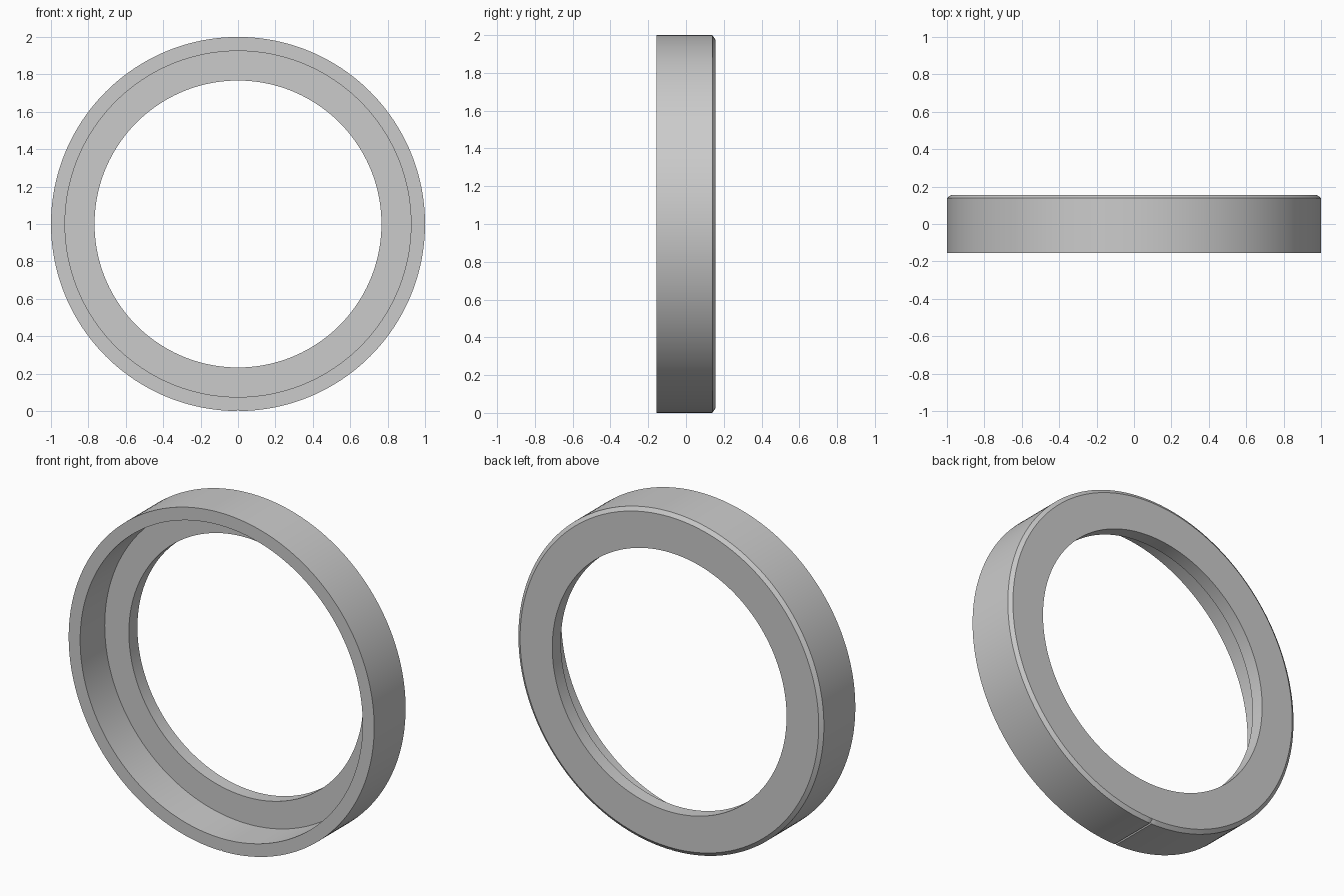
import bpy, bmesh
from math import sin, cos, pi

cube = bpy.data.objects.get("Cube")
if cube:
    bpy.data.objects.remove(cube)

# Dimensions
R_OUT, R_SEAT, R_BORE = 1.0, 0.925, 0.767
Y_FRONT, Y_SEAT, Y_BACK = -0.155, 0.075, 0.155
CHAMFER = 0.016
SEGMENTS = 192
NOTCH_HALF, NOTCH_DEPTH = 0.006, 0.008

# Plain grey material
grey = bpy.data.materials.new("grey")
grey.use_nodes = True
colour = (0.6, 0.6, 0.6, 1)
grey.diffuse_color = colour
grey.node_tree.nodes["Principled BSDF"].inputs["Base Color"].default_value = colour

# Stepped cross-section: (radius, y, lies on the outer wall)
profile = [
    (R_OUT, Y_FRONT, True),
    (R_OUT, Y_BACK - CHAMFER, True),
    (R_OUT - CHAMFER * 1.4, Y_BACK, False),
    (R_BORE, Y_BACK, False),
    (R_BORE, Y_SEAT, False),
    (R_SEAT, Y_SEAT, False),
    (R_SEAT, Y_FRONT, False),
]

# Angles from the bottom, with a narrow pair around the notch
angles = [2 * pi * i / SEGMENTS for i in range(SEGMENTS)]
angles = [-NOTCH_HALF, 0, NOTCH_HALF] + angles[1:]

# Sweep the section round the axis, pulling in the wall at the notch
bm = bmesh.new()
rings = []
for a in angles:
    ring = []
    for r, y, outer in profile:
        if outer and a == 0:
            r -= NOTCH_DEPTH
        ring.append(bm.verts.new((r * sin(a), y, 1 - r * cos(a))))
    rings.append(ring)
for i, ring in enumerate(rings):
    following = rings[(i + 1) % len(rings)]
    for j in range(len(profile)):
        k = (j + 1) % len(profile)
        bm.faces.new((ring[j], ring[k], following[k], following[j]))
bmesh.ops.recalc_face_normals(bm, faces=bm.faces)

mesh = bpy.data.meshes.new("stepped_ring")
bm.to_mesh(mesh)
bm.free()
mesh.materials.append(grey)
ring_obj = bpy.data.objects.new("stepped_ring", mesh)
bpy.context.collection.objects.link(ring_obj)

# Smooth walls with crisp edges
bpy.ops.object.select_all(action="DESELECT")
ring_obj.select_set(True)
bpy.context.view_layer.objects.active = ring_obj
bpy.ops.object.shade_smooth_by_angle(angle=pi / 6)
